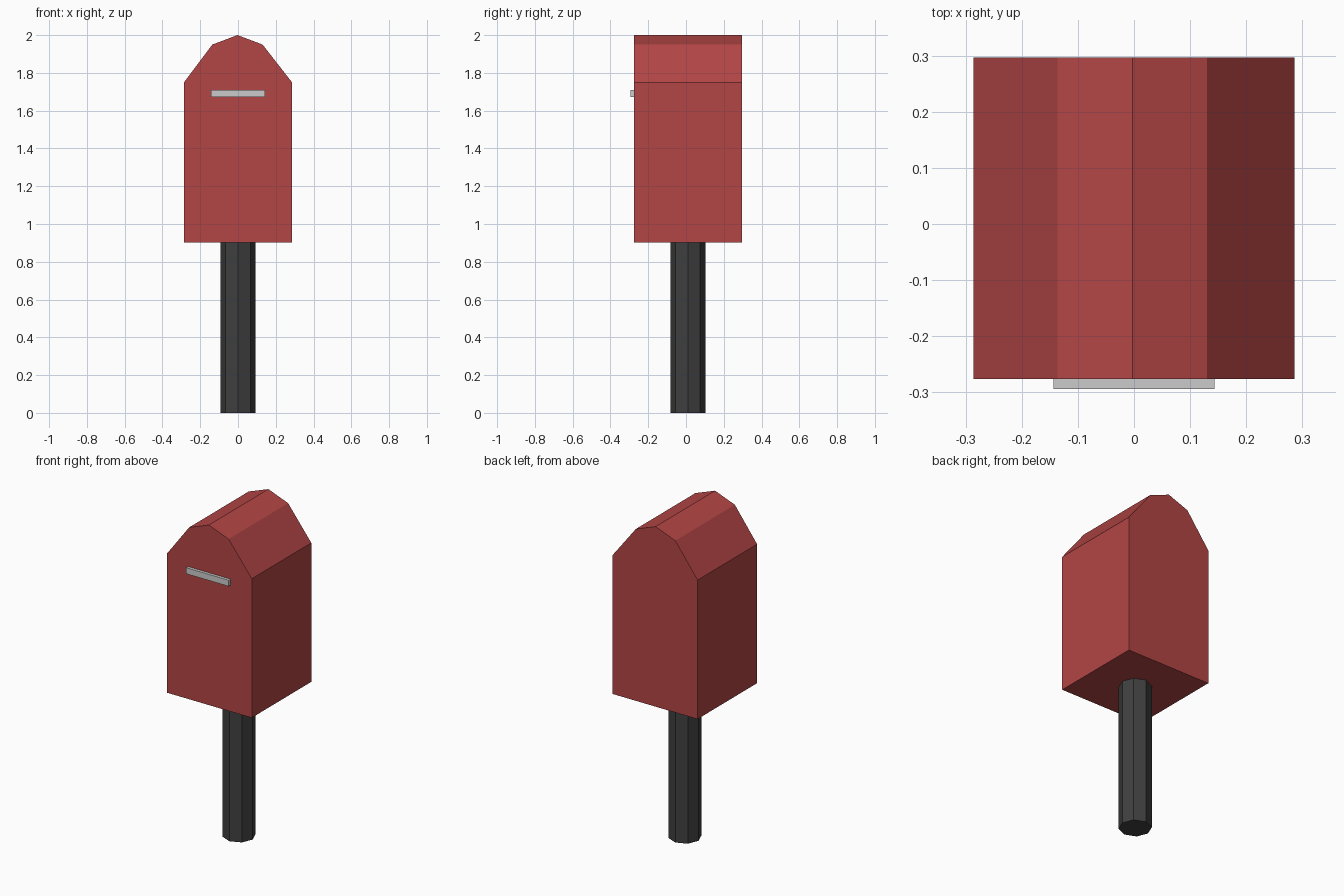
import bpy
import bmesh

if "Cube" in bpy.data.objects:
    bpy.data.objects.remove(bpy.data.objects["Cube"])

CENTRE_Y = 0.01


def material(name, rgb):
    mat = bpy.data.materials.new(name)
    mat.diffuse_color = (*rgb, 1)
    mat.use_nodes = True
    mat.node_tree.nodes["Principled BSDF"].inputs["Base Color"].default_value = mat.diffuse_color
    return mat


def extrude_profile(name, profile, y_front, y_back, mat):
    """Extrude an x-z outline from the front to the back."""
    bm = bmesh.new()
    face = bm.faces.new([bm.verts.new((x, y_front, z)) for x, z in profile])
    result = bmesh.ops.extrude_face_region(bm, geom=[face])
    verts = [v for v in result["geom"] if isinstance(v, bmesh.types.BMVert)]
    bmesh.ops.translate(bm, verts=verts, vec=(0, y_back - y_front, 0))
    bmesh.ops.recalc_face_normals(bm, faces=bm.faces)
    mesh = bpy.data.meshes.new(name)
    bm.to_mesh(mesh)
    bm.free()
    obj = bpy.data.objects.new(name, mesh)
    bpy.context.collection.objects.link(obj)
    mesh.materials.append(mat)
    return obj


red = material("red_paint", (0.45, 0.06, 0.06))
dark = material("dark_metal", (0.05, 0.05, 0.05))

# Box with a faceted, rounded roof
outline = [(-0.286, 0.903), (0.286, 0.903), (0.286, 1.75), (0.13, 1.95),
           (-0.003, 2.0), (-0.136, 1.95), (-0.286, 1.75)]
extrude_profile("mailbox_body", outline, -0.276, 0.297, red)

# Eight-sided post, corners on the axes
bpy.ops.mesh.primitive_cylinder_add(vertices=8, radius=0.092, depth=0.903,
                                    location=(0, CENTRE_Y, 0.4515))
post = bpy.context.object
post.name = "post"
post.data.materials.append(dark)

# Grey letter slot plate on the front
bpy.ops.mesh.primitive_cube_add(size=1, location=(0, -0.284, 1.691))
slot = bpy.context.object
slot.name = "letter_slot"
slot.scale = (0.287, 0.02, 0.037)
